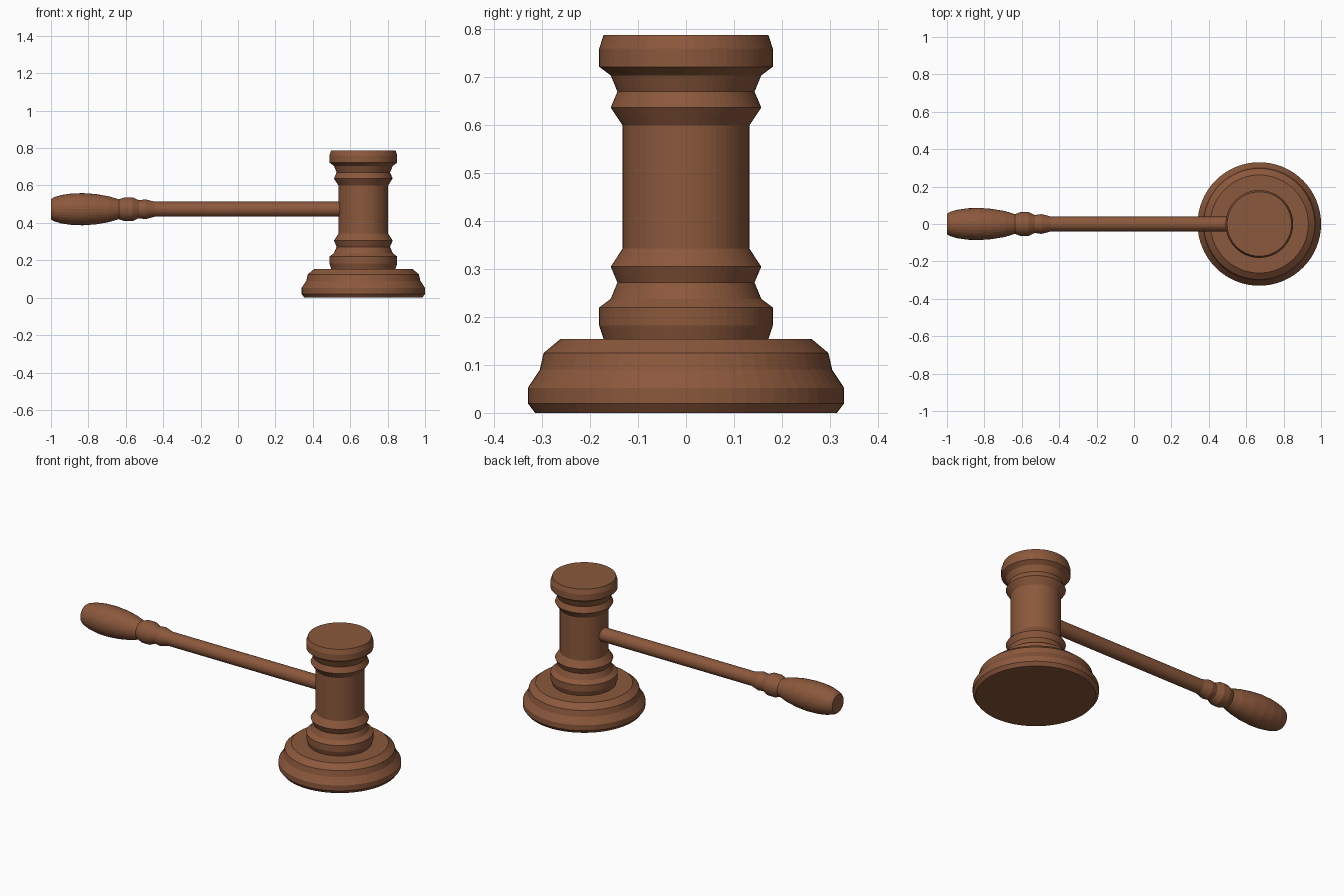
import bpy, bmesh
from math import radians
from mathutils import Matrix, Vector

cube = bpy.data.objects.get("Cube")
if cube:
    bpy.data.objects.remove(cube, do_unlink=True)

SIDES = 64
HEAD_X = 0.67
HEAD_Z = 0.471

wood = bpy.data.materials.new("warm brown wood")
wood.use_nodes = True
colour = (0.26, 0.098, 0.045, 1)
wood.diffuse_color = colour
wood.node_tree.nodes["Principled BSDF"].inputs["Base Color"].default_value = colour


def turned(name, profile, location, sides=SIDES, along_x=False):
    """Lathe a closed solid from (radius, height) points, capped at both ends."""
    bm = bmesh.new()
    rings = []
    for radius, height in profile:
        ring = bmesh.ops.create_circle(bm, segments=sides, radius=radius,
                                       matrix=Matrix.Translation((0, 0, height)))
        rings.append(ring["verts"])
    for low, high in zip(rings, rings[1:]):
        for i in range(sides):
            j = (i + 1) % sides
            bm.faces.new((low[i], low[j], high[j], high[i]))
    bm.faces.new(rings[0])
    bm.faces.new(rings[-1])
    if along_x:
        bm.transform(Matrix.Rotation(radians(90), 4, "Y"))
    bmesh.ops.recalc_face_normals(bm, faces=bm.faces)
    mesh = bpy.data.meshes.new(name)
    bm.to_mesh(mesh)
    bm.free()
    mesh.materials.append(wood)
    obj = bpy.data.objects.new(name, mesh)
    obj.location = Vector(location)
    bpy.context.collection.objects.link(obj)
    return obj


# Sounding block
turned("sounding_block", [
    (0.315, 0), (0.33, 0.02), (0.33, 0.052), (0.305, 0.09),
    (0.297, 0.125), (0.262, 0.154)], (HEAD_X, 0, 0))

# Mallet head: upper half profile mirrored about its middle
half = [(0.132, 0.128), (0.157, 0.166), (0.143, 0.199), (0.157, 0.233),
        (0.181, 0.251), (0.181, 0.289), (0.172, 0.317)]
turned("mallet_head", [(r, -h) for r, h in reversed(half)] + half,
       (HEAD_X, 0, HEAD_Z))

# Handle: grip, two turned beads and a plain shaft reaching into the head
turned("handle", [
    (0.054, -1.0), (0.064, -0.985), (0.076, -0.945), (0.084, -0.89),
    (0.086, -0.83), (0.081, -0.76), (0.069, -0.69), (0.053, -0.637),
    (0.064, -0.605), (0.064, -0.565), (0.048, -0.53),
    (0.053, -0.495), (0.04, -0.445), (0.04, 0.6)],
    (0, 0, HEAD_Z + 0.002), sides=32, along_x=True)
